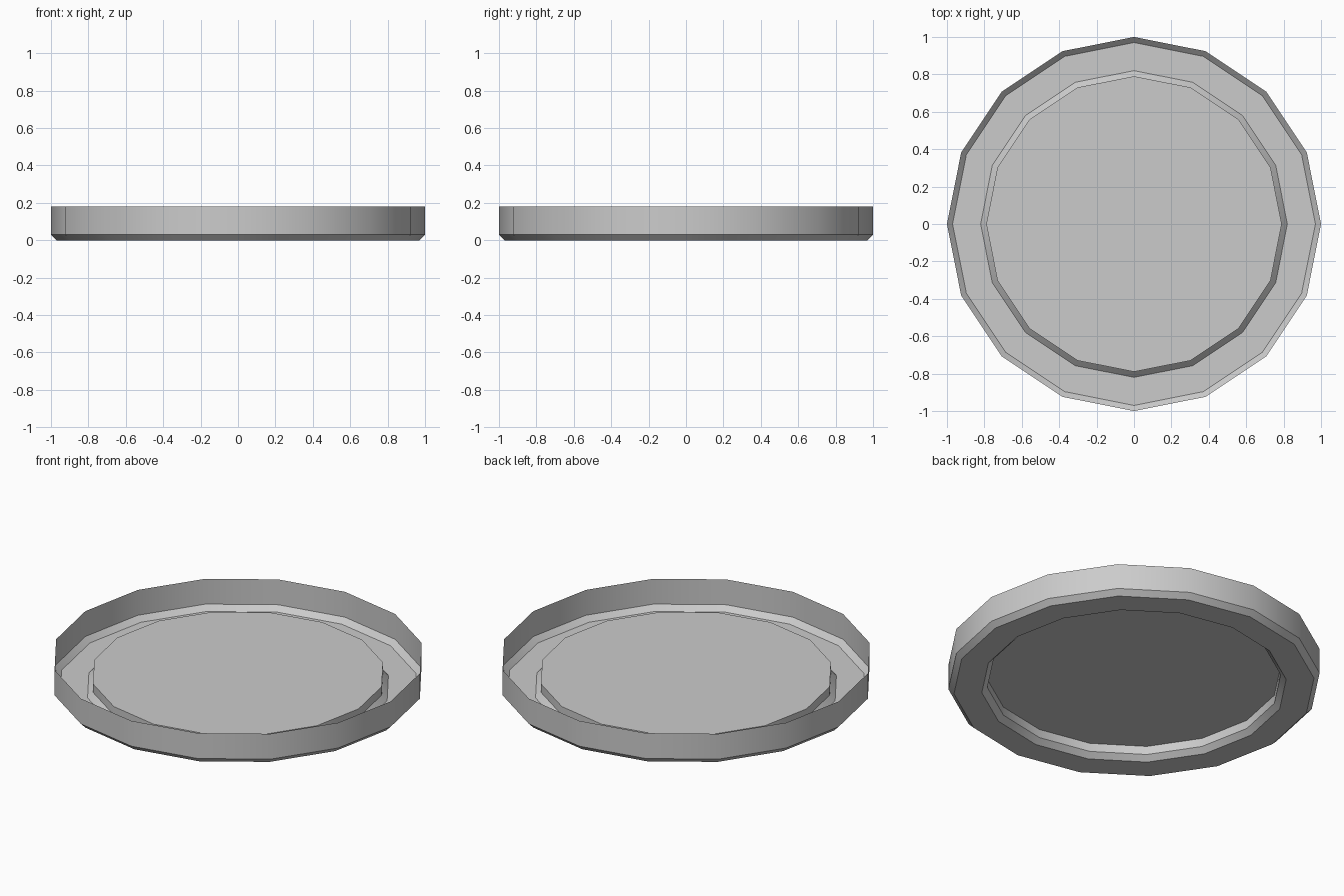
import bpy, bmesh
from math import cos, sin, pi, radians

if "Cube" in bpy.data.objects:
    bpy.data.objects.remove(bpy.data.objects["Cube"])

SIDES = 16
# Half profile (radius, z): open rim, outer wall, chamfer, base ring, inner chamfer, step up to disc
PROFILE = [(1.0, 0.18), (1.0, 0.03), (0.97, 0.0), (0.82, 0.0), (0.79, 0.03), (0.79, 0.08)]

bm = bmesh.new()
rings = [[bm.verts.new((r * cos(2 * pi * i / SIDES), r * sin(2 * pi * i / SIDES), z))
          for i in range(SIDES)] for r, z in PROFILE]

# Thin shell bands between neighbouring rings
for upper, lower in zip(rings, rings[1:]):
    for i in range(SIDES):
        j = (i + 1) % SIDES
        bm.faces.new((upper[i], lower[i], lower[j], upper[j]))

# Raised centre disc, facing down like the rest of the underside
bm.faces.new(rings[-1][::-1])

mesh = bpy.data.meshes.new("shallow_lid")
bm.to_mesh(mesh)
bm.free()
lid = bpy.data.objects.new("shallow_lid", mesh)
bpy.context.collection.objects.link(lid)

# Smooth round the wall, sharp at the profile corners
bpy.context.view_layer.objects.active = lid
lid.select_set(True)
bpy.ops.object.shade_smooth_by_angle(angle=radians(30))
